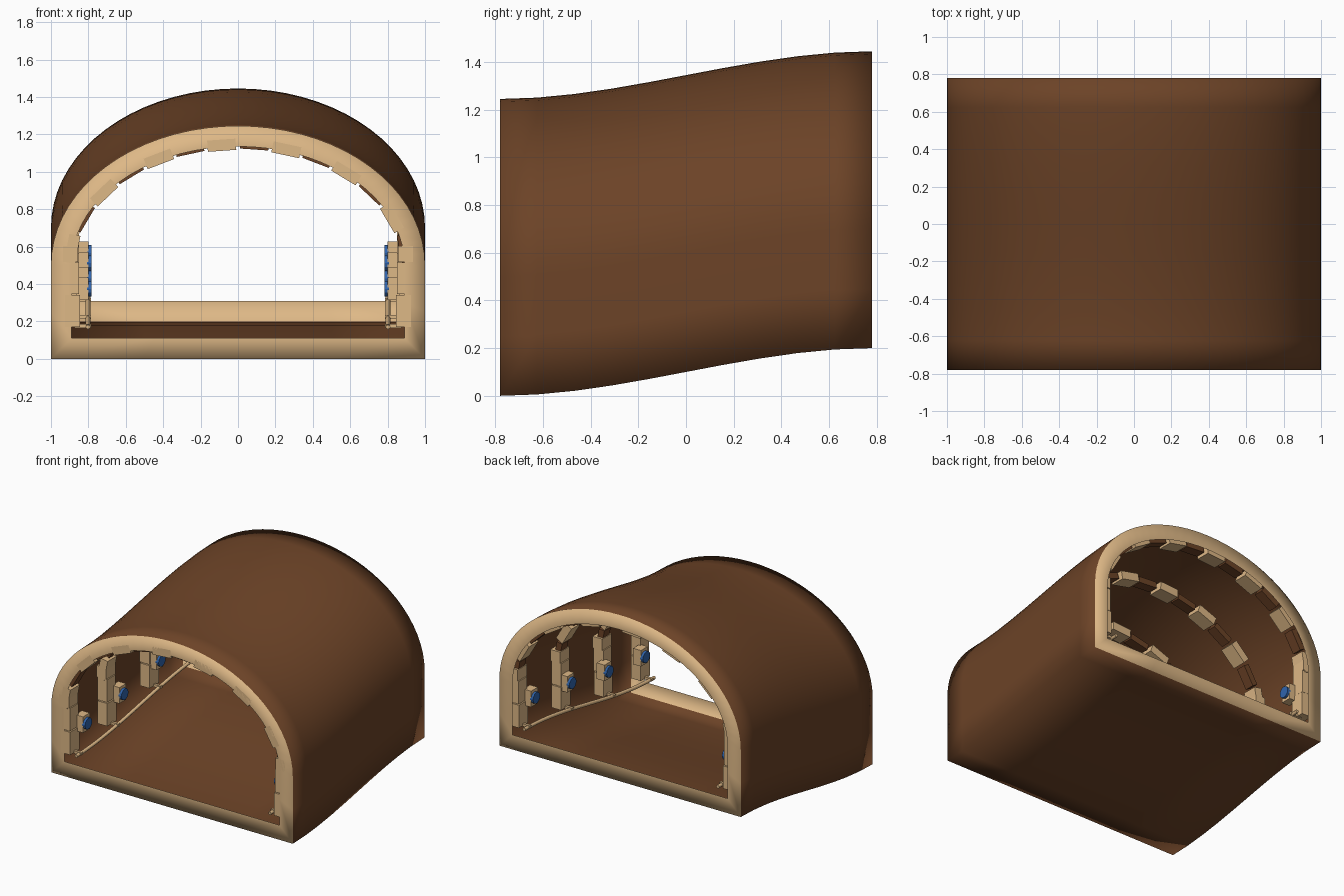
import bpy, bmesh, math
from mathutils import Matrix, Vector

cube = bpy.data.objects.get("Cube")
if cube:
    bpy.data.objects.remove(cube)


def material(name, color):
    m = bpy.data.materials.new(name)
    m.use_nodes = True
    m.diffuse_color = (*color, 1)
    m.node_tree.nodes["Principled BSDF"].inputs["Base Color"].default_value = (*color, 1)
    return m


BROWN = material("earth brown", (0.15, 0.056, 0.02))
CREAM = material("sandstone", (0.73, 0.48, 0.24))
BLUE = material("lamp blue", (0.03, 0.13, 0.42))

HALF = 0.78      # half length
SPRING = 0.5     # height where the arch starts


def rise(y):
    t = min(max((y + HALF) / (2 * HALF), 0), 1)
    return 0.2 * t * t * (3 - 2 * t)


def finish(bm, name, mats, smooth=False):
    me = bpy.data.meshes.new(name)
    bm.to_mesh(me)
    bm.free()
    for m in mats:
        me.materials.append(m)
    if smooth:
        me.shade_smooth()
    ob = bpy.data.objects.new(name, me)
    bpy.context.collection.objects.link(ob)
    return ob


def box(bm, center, size, angle=0.0, mat=0):
    mtx = (Matrix.Translation(center) @ Matrix.Rotation(angle, 4, 'Y')
           @ Matrix.Diagonal((*size, 1)))
    for v in bmesh.ops.create_cube(bm, size=1, matrix=mtx)["verts"]:
        for f in v.link_faces:
            f.material_index = mat


def profile(a, b, base, arc=36, wall=2, floor=4):
    """Closed section: floor, right wall, elliptical arch, left wall."""
    pts = [(-a + 2 * a * i / floor, base) for i in range(floor)]
    pts += [(a, base + (SPRING - base) * i / wall) for i in range(wall)]
    pts += [(a * math.cos(math.pi * i / arc), SPRING + b * math.sin(math.pi * i / arc))
            for i in range(arc + 1)]
    pts += [(-a, SPRING - (SPRING - base) * i / wall) for i in range(1, wall)]
    return pts


# Thin tunnel shell with a flat rim closing in at each end
bm = bmesh.new()
outer, inner = profile(1, 0.745, 0), profile(0.89, 0.635, 0.11)
n, steps = len(outer), 10


def ring(pts, y):
    return [bm.verts.new((x, y, z + rise(y))) for x, z in pts]


rings = [ring(outer, -HALF + 2 * HALF * j / steps) for j in range(steps + 1)]
front, back = ring(inner, -HALF), ring(inner, HALF)
for i in range(n):
    k = (i + 1) % n
    for r, s in zip(rings, rings[1:]):
        bm.faces.new((r[i], s[i], s[k], r[k]))
    r, s = rings[0], rings[-1]
    for quad in ((r[i], r[k], front[k], front[i]), (s[k], s[i], back[i], back[k])):
        bm.faces.new(quad).material_index = 1
finish(bm, "tunnel_shell", [BROWN, CREAM], smooth=True)

# Evenly spaced brick positions along the arch
A, B, BRICKS = 0.875, 0.62, 14
fine = [Vector((A * math.cos(math.pi * i / 400), 0, SPRING + B * math.sin(math.pi * i / 400)))
        for i in range(401)]
lengths = [0.0]
for p, q in zip(fine, fine[1:]):
    lengths.append(lengths[-1] + (q - p).length)
pitch = lengths[-1] / BRICKS


def arch_point(s):
    return fine[min(range(401), key=lambda i: abs(lengths[i] - s))]


# Ribs: stacked posts and an arch of alternating stones
RIBS = (-0.725, -0.285, 0.215, 0.715)
for number, y in enumerate(RIBS, 1):
    bm = bmesh.new()
    lift = rise(y)
    for k in range(BRICKS):
        p, q = arch_point(k * pitch), arch_point((k + 1) * pitch)
        along = (q - p).normalized()
        outward = Vector((along.z, 0, -along.x))
        cream = k % 2 == 1
        depth, thick = (0.11, 0.06) if cream else (0.075, 0.045)
        inset = 0.005 if cream else 0.012
        c = (p + q) / 2 + outward * (thick / 2 + inset - 0.008) + Vector((0, y, lift))
        box(bm, c, (thick, depth, pitch * 0.9), math.atan2(outward.x, outward.z) - math.pi / 2,
            0 if cream else 1)
    for side in (-1, 1):
        for z, height, x, depth in ((0.255, 0.17, 0.885, 0.11), (0.43, 0.17, 0.89, 0.1),
                                    (0.56, 0.085, 0.895, 0.11)):
            box(bm, (side * x, y, z + lift), (0.08, depth, height))
        # short arm carrying the rail
        box(bm, (side * 0.83, y, 0.175 + lift), (0.09, 0.02, 0.02))
    finish(bm, f"rib_{number}", [CREAM, BROWN])

for side, label in ((1, "left"), (-1, "right")):
    # Rail following the slope
    curve = bpy.data.curves.new(f"{label}_rail", 'CURVE')
    curve.dimensions = '3D'
    curve.bevel_depth = 0.013
    curve.bevel_resolution = 1
    curve.use_fill_caps = True
    spline = curve.splines.new('POLY')
    spline.points.add(16)
    for i, pt in enumerate(spline.points):
        y = (HALF - 0.01) * (i / 8 - 1)
        pt.co = (side * 0.802, y, 0.17 + rise(y), 1)
    curve.materials.append(CREAM)
    bpy.context.collection.objects.link(bpy.data.objects.new(f"{label}_rail", curve))

    # Wall lamps: stone block with a blue disc
    bm = bmesh.new()
    for y in (-0.65, -0.22, 0.22, 0.65):
        z = 0.37 + rise(y)
        box(bm, (side * 0.833, y, z), (0.065, 0.08, 0.12))
        mtx = Matrix.Translation((side * 0.795, y, z)) @ Matrix.Rotation(math.pi / 2, 4, 'Y')
        disc = bmesh.ops.create_cone(bm, cap_ends=True, segments=12, radius1=0.042,
                                     radius2=0.042, depth=0.025, matrix=mtx)
        for v in disc["verts"]:
            for f in v.link_faces:
                f.material_index = 1
    finish(bm, f"{label}_lamps", [CREAM, BLUE])
